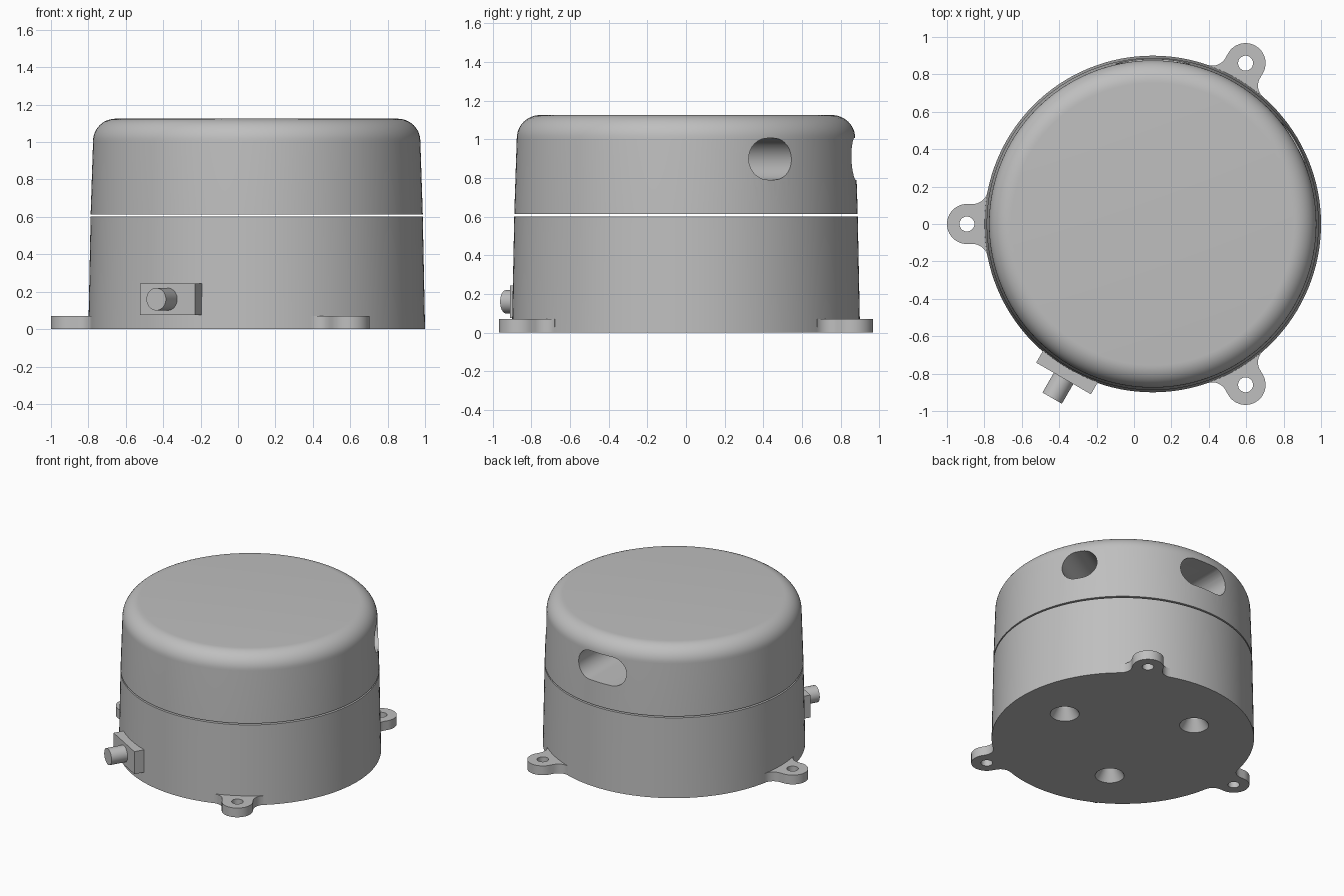
import bpy, bmesh
from math import sin, cos, pi, radians, sqrt, atan2
from mathutils import Matrix, Vector

cube = bpy.data.objects.get("Cube")
if cube:
    bpy.data.objects.remove(cube)

grey = bpy.data.materials.new("housing_grey")
grey.use_nodes = True
COLOUR = (0.52, 0.52, 0.52, 1)
grey.diffuse_color = COLOUR
grey.node_tree.nodes["Principled BSDF"].inputs["Base Color"].default_value = COLOUR

AXIS_X = 0.1     # centre of the round body
R = 0.9          # radius of the body at the floor


def place(angle, radius=0.0, z=0.0):
    """Frame on the body axis, x pointing outward at the given angle."""
    return (Matrix.Translation((AXIS_X, 0, 0)) @ Matrix.Rotation(radians(angle), 4, 'Z')
            @ Matrix.Translation((radius, 0, z)))


def make(name, bm, matrix):
    bmesh.ops.recalc_face_normals(bm, faces=bm.faces)
    mesh = bpy.data.meshes.new(name)
    bm.transform(matrix)
    bm.to_mesh(mesh)
    bm.free()
    mesh.materials.append(grey)
    ob = bpy.data.objects.new(name, mesh)
    bpy.context.collection.objects.link(ob)
    return ob


def lathe(name, profile, matrix, steps=128):
    """Solid of revolution about z from (radius, height) points."""
    bm = bmesh.new()
    rings = [[bm.verts.new((r * cos(2 * pi * i / steps), r * sin(2 * pi * i / steps), z))
              for i in range(steps)] for r, z in profile]
    for a, b in zip(rings, rings[1:]):
        for i in range(steps):
            j = (i + 1) % steps
            bm.faces.new((a[i], a[j], b[j], b[i]))
    bm.faces.new(rings[0])
    bm.faces.new(rings[-1])
    return make(name, bm, matrix)


def prism(name, outline, depth, matrix):
    """Outline in the xy plane, extruded upward."""
    bm = bmesh.new()
    face = bm.faces.new([bm.verts.new((x, y, 0)) for x, y in outline])
    new = bmesh.ops.extrude_face_region(bm, geom=[face])["geom"]
    bmesh.ops.translate(bm, vec=(0, 0, depth),
                        verts=[v for v in new if isinstance(v, bmesh.types.BMVert)])
    return make(name, bm, matrix)


def arc(cx, cy, r, a0, a1, steps):
    return [(cx + r * cos(a0 + (a1 - a0) * i / steps),
             cy + r * sin(a0 + (a1 - a0) * i / steps)) for i in range(steps + 1)]


def cut(ob, cutter):
    mod = ob.modifiers.new("cut", 'BOOLEAN')
    mod.operation, mod.solver, mod.object = 'DIFFERENCE', 'EXACT', cutter
    bpy.context.view_layer.objects.active = ob
    bpy.ops.object.modifier_apply(modifier=mod.name)
    bpy.data.objects.remove(cutter)


def smooth(ob):
    bpy.ops.object.select_all(action='DESELECT')
    ob.select_set(True)
    bpy.context.view_layer.objects.active = ob
    bpy.ops.object.shade_smooth_by_angle(angle=radians(30))


# Lower housing, slightly tapered, with three countersunk screw holes below
base = lathe("lower_housing", [(R, 0), (0.888, 0.602)], place(0))
for angle in (0, 120, 240):
    cut(base, lathe("screw_cutter", [(0.12, -0.02), (0.1, 0), (0.05, 0.08), (0.05, 0.3)],
                    place(angle, 0.52), 48))

# Lid with a rounded top edge, floating just above the lower housing
lid = lathe("lid", [(0.888, 0.613)] + arc(0.755, 1.005, 0.12, 0, pi / 2, 12), place(0))


# Slotted openings in the lid: one wide at the back, one nearly round beside it
def slot(width, height):
    r, h = height / 2, (width - height) / 2
    return arc(h, 0, r, -pi / 2, pi / 2, 20) + arc(-h, 0, r, pi / 2, 3 * pi / 2, 20)


outward = Matrix((Vector((0, 0, 1, 0)), Vector((1, 0, 0, 0)),
                  Vector((0, 1, 0, 0)), Vector((0, 0, 0, 1))))
for angle, width in ((90, 0.4), (30, 0.255)):
    cut(lid, prism("slot_cutter", slot(width, 0.215), 0.7, place(angle, 0.32, 0.898) @ outward))

# Mounting lugs, blended into the wall with concave fillets
HALF, FILLET, REACH = 0.107, 0.08, 0.993
cy = HALF + FILLET
cx = sqrt((R + FILLET) ** 2 - cy ** 2)
a = atan2(cy, cx)
half = (arc(0, 0, R - 0.015, 0, a, 6)
        + arc(cx, cy, FILLET, pi + a, 1.5 * pi, 10)
        + arc(REACH, 0, HALF, pi / 2, 0, 16))
outline = half + [(x, -y) for x, y in reversed(half[1:-1])]
lugs = []
for name, angle in (("back_lug", 60), ("side_lug", 180), ("front_lug", 300)):
    lug = prism(name, outline, 0.07, place(angle))
    cut(lug, lathe("bolt_cutter", [(0.04, -0.1), (0.04, 0.2)], place(angle, REACH), 32))
    lugs.append(lug)

# Cable connector: block and barrel on the front wall
bm = bmesh.new()
bmesh.ops.create_cube(bm, size=1, matrix=Matrix.Diagonal((0.123, 0.338, 0.17, 1)))
make("connector_block", bm, place(240, 0.892, 0.16))
barrel = lathe("connector_barrel", [(0.06, 0), (0.06, 0.135)], place(240, 0.94, 0.16) @ outward, 40)

for ob in [base, lid, barrel] + lugs:
    smooth(ob)
